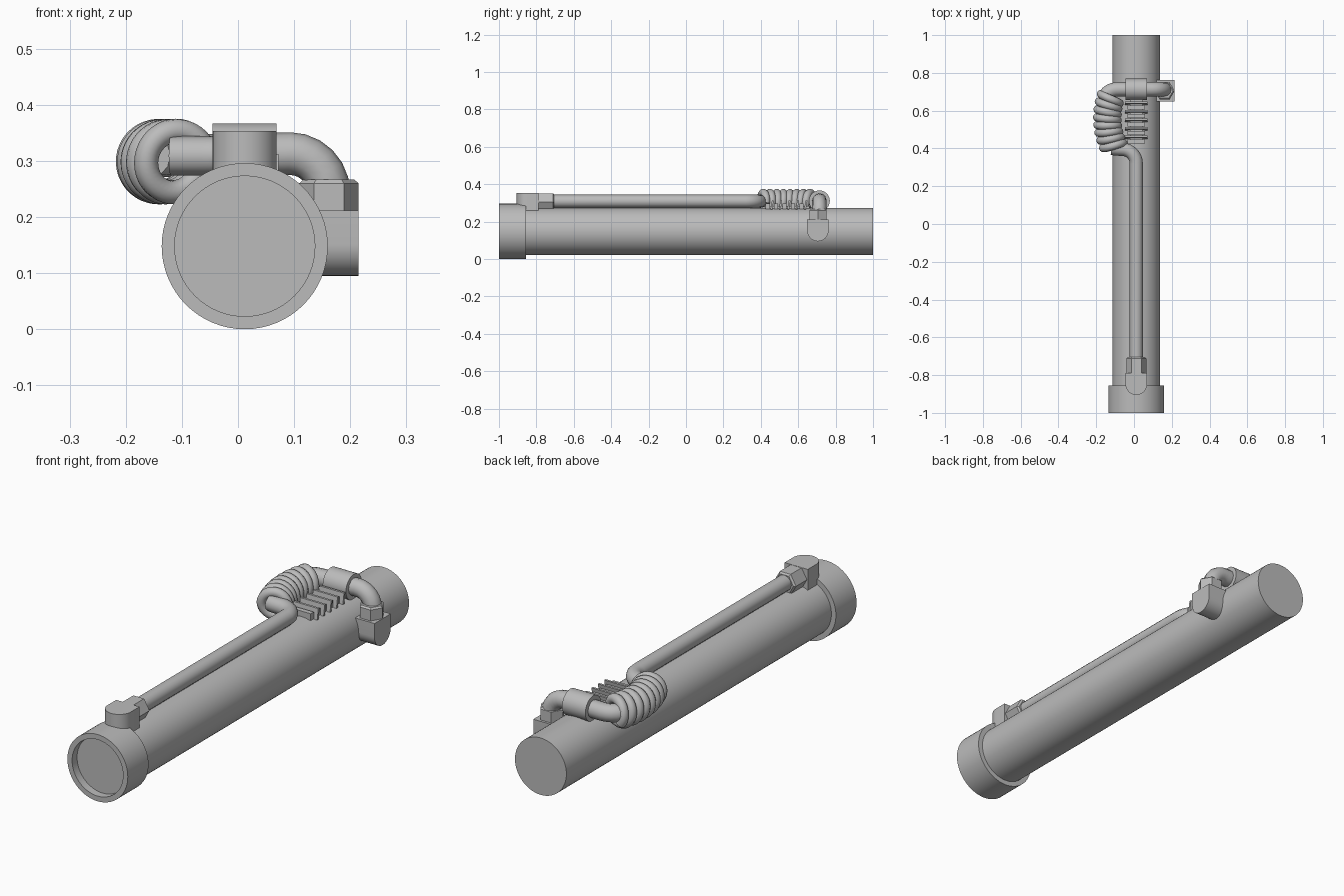
import bpy, bmesh, math
from mathutils import Vector, Matrix

cube = bpy.data.objects.get("Cube")
if cube:
    bpy.data.objects.remove(cube, do_unlink=True)

grey = bpy.data.materials.new("Mid grey")
grey.use_nodes = True
GREY = (0.5, 0.5, 0.5, 1)
grey.diffuse_color = GREY
grey.node_tree.nodes["Principled BSDF"].inputs["Base Color"].default_value = GREY

X, Y, Z = Vector((1, 0, 0)), Vector((0, 1, 0)), Vector((0, 0, 1))
AX, HZ = 0.012, 0.309       # main tube x, hose height
HOSE_Y = 0.713              # cross pipe position


def finish(name, mesh, angle=35):
    mesh.materials.clear()
    mesh.materials.append(grey)
    ob = bpy.data.objects.new(name, mesh)
    bpy.context.collection.objects.link(ob)
    bpy.ops.object.select_all(action='DESELECT')
    ob.select_set(True)
    bpy.context.view_layer.objects.active = ob
    bpy.ops.object.shade_smooth_by_angle(angle=math.radians(angle))
    return ob


def from_bmesh(name, bm):
    bmesh.ops.recalc_face_normals(bm, faces=bm.faces)
    me = bpy.data.meshes.new(name)
    bm.to_mesh(me)
    bm.free()
    return finish(name, me)


def prism(name, profile, origin, u, v, w, length, chamfer=0):
    """Extrude a (u, v) outline along w, with an optional chamfer on the far end."""
    bm = bmesh.new()
    o = Vector(origin)
    base = bm.faces.new([bm.verts.new(o + u * a + v * b) for a, b in profile])
    res = bmesh.ops.extrude_face_region(bm, geom=[base])["geom"]
    bmesh.ops.translate(bm, vec=w * length, verts=[g for g in res if isinstance(g, bmesh.types.BMVert)])
    if chamfer:
        edges = [g for g in res if isinstance(g, bmesh.types.BMEdge)]
        bmesh.ops.bevel(bm, geom=edges, offset=chamfer, segments=1, affect='EDGES')
    return from_bmesh(name, bm)


def circle(r, n, phase=0):
    return [(r * math.cos(phase + math.tau * i / n), r * math.sin(phase + math.tau * i / n)) for i in range(n)]


def lathe_y(name, profile, x, z, n=64):
    """Turn a closed (radius, y) outline about an axis along y."""
    bm = bmesh.new()
    vs = [bm.verts.new((x + r, y, z)) for r, y in profile]
    edges = [bm.edges.new((vs[i], vs[(i + 1) % len(vs)])) for i in range(len(vs))]
    bmesh.ops.spin(bm, geom=vs + edges, cent=(x, 0, z), axis=Y, angle=math.tau, steps=n, use_duplicate=False)
    bmesh.ops.remove_doubles(bm, verts=bm.verts, dist=1e-5)
    return from_bmesh(name, bm)


def tube(name, pts, r, sides=4):
    """Round tube along a list of points."""
    cu = bpy.data.curves.new(name, 'CURVE')
    cu.dimensions = '3D'
    cu.bevel_depth = r
    cu.bevel_resolution = sides
    cu.use_fill_caps = True
    sp = cu.splines.new('POLY')
    sp.points.add(len(pts) - 1)
    for p, co in zip(sp.points, pts):
        p.co = (*co, 1)
    tmp = bpy.data.objects.new(name + " path", cu)
    bpy.context.collection.objects.link(tmp)
    dg = bpy.context.evaluated_depsgraph_get()
    me = bpy.data.meshes.new_from_object(tmp.evaluated_get(dg))
    bpy.data.objects.remove(tmp, do_unlink=True)
    me.name = name
    return finish(name, me, 50)


def bezier(a, b, c, n):
    a, b, c = Vector(a), Vector(b), Vector(c)
    return [a * (1 - t) ** 2 + b * 2 * t * (1 - t) + c * t * t for t in (i / n for i in range(n + 1))]


def arc(center, r, u, v, n=8):
    c = Vector(center)
    return [c + u * r * math.cos(t) + v * r * math.sin(t) for t in (math.pi / 2 * i / n for i in range(n + 1))]


# Main tube and front collar with a shallow recess
prism("main_tube", circle(0.126, 64), (AX, -0.965, 0.148), X, Z, Y, 1.965)
lathe_y("front_collar", [(0.125, -1), (0.148, -1), (0.148, -0.855), (0.125, -0.855)], AX, 0.148)


# Angle fittings: round-ended body plus a hex nut
def d_shape(r, flat):
    arc_pts = [(r * math.cos(a), r * math.sin(a)) for a in (math.pi / 2 + math.pi * i / 20 for i in range(21))]
    return arc_pts + [(flat, -r), (flat, r)]


prism("front_fitting_body", d_shape(0.057, 0.06), (AX, -0.848, 0.22), Y, X, Z, 0.133)
prism("front_fitting_nut", circle(0.053, 6), (AX, -0.79, 0.306), X, Z, Y, 0.085, 0.007)
prism("side_fitting_body", d_shape(0.057, 0.06), (0.09, 0.705, 0.152), Z, Y, X, 0.125)
prism("side_fitting_nut", circle(0.053, 6), (0.162, 0.705, 0.21), X, Y, Z, 0.057, 0.007)

# Long hose bending into the coil
hose = [Vector((AX, -0.75, HZ)), Vector((AX, 0.32, HZ))]
hose += arc((AX - 0.075, 0.32, HZ), 0.075, X, Y)[1:]
hose += [Vector((-0.09, 0.397, HZ)), Vector((-0.12, 0.40, HZ))]
tube("long_hose", hose, 0.035)

# Coil: helix wound around a bowed centre line
path = bezier((-0.105, 0.405, 0.299), (-0.168, 0.54, 0.299), (-0.122, 0.675, 0.299), 300)
turns, coil = 7.6, []
for i, p in enumerate(path):
    d = (path[min(i + 1, 300)] - path[max(i - 1, 0)]).normalized()
    side = d.cross(Z)
    a = math.tau * turns * i / 300
    coil.append(p + (side * math.cos(a) + Z * math.sin(a)) * 0.055)
tube("coiled_hose", coil, 0.0215, 3)

# Cross pipe from the coil over the tube and down into the side fitting
cross = bezier((-0.155, 0.67, HZ), (-0.14, HOSE_Y, HZ), (-0.08, HOSE_Y, HZ), 6)
cross += arc((0.092, HOSE_Y, HZ + 0.004 - 0.07), 0.07, Z, X, 6)
cross.append(Vector((0.162, HOSE_Y - 0.006, 0.22)))
tube("cross_pipe", cross, 0.038)
prism("pipe_sleeve", circle(0.056, 32), (-0.045, HOSE_Y, 0.311), Y, Z, X, 0.114)

# Ribbed rack on top of the tube: a base, low blocks and leaning wider slats
prism("rack_base", [(-0.032, 0), (0.032, 0), (0.032, 0.02), (-0.032, 0.02)],
      (AX, 0.43, 0.265), X, Z, Y, 0.23)
for i in range(5):
    y = 0.455 + 0.045 * i
    prism(f"rack_block_{i + 1}", [(-0.011, 0), (0.011, 0), (0.011, 0.03), (-0.011, 0.03)],
          (AX - 0.046, y - 0.018, 0.268), Y, Z, X, 0.092)
    prism(f"rack_slat_{i + 1}", [(-0.008, 0), (0.002, 0), (0.01, 0.048), (0, 0.048)],
          (AX - 0.06, y + 0.004, 0.264), Y, Z, X, 0.12)
